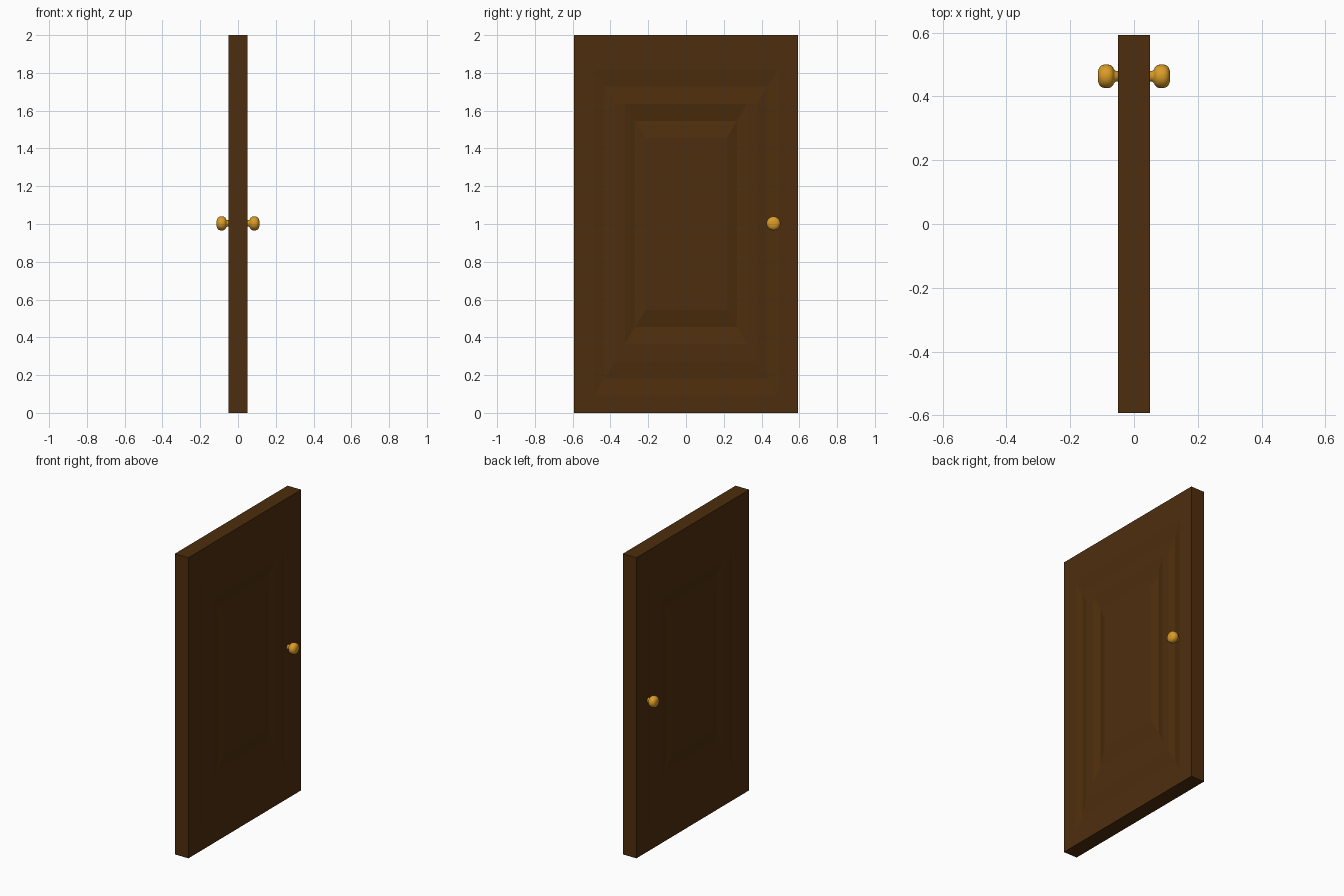
import bpy, bmesh, math

if "Cube" in bpy.data.objects:
    bpy.data.objects.remove(bpy.data.objects["Cube"])

def material(name, color):
    m = bpy.data.materials.new(name)
    m.diffuse_color = (*color, 1)
    m.use_nodes = True
    m.node_tree.nodes["Principled BSDF"].inputs["Base Color"].default_value = m.diffuse_color
    return m

def add_object(name, bm, mat):
    bmesh.ops.recalc_face_normals(bm, faces=bm.faces)
    me = bpy.data.meshes.new(name)
    bm.to_mesh(me)
    bm.free()
    me.materials.append(mat)
    ob = bpy.data.objects.new(name, me)
    bpy.context.collection.objects.link(ob)
    return ob

wood = material("dark_wood", (0.075, 0.027, 0.004))
brass = material("brass", (0.70, 0.33, 0.02))

W, H, T = 0.593, 2.0, 0.05
SY, SZ = 2 * W / 22, H / 22

# Door slab: nested rectangles (side step, bottom step, top step, groove depth)
rings = [(0, 0, 0, 0), (2, 1, 2, 0), (3, 2, 3, 0.009), (4, 3, 4, 0),
         (5, 4, 4, 0), (6, 5, 5, 0.014), (7, 6, 6, 0)]
bm = bmesh.new()

def loop(side, ring):
    s, b, t, d = ring
    y, z0, z1, x = W - s * SY, b * SZ, H - t * SZ, side * (T - d)
    return [bm.verts.new((x, *p)) for p in ((-y, z0), (y, z0), (y, z1), (-y, z1))]

def bridge(a, b):
    n = len(a)
    for i in range(n):
        j = (i + 1) % n
        bm.faces.new((a[i], a[j], b[j], b[i]))

outer = []
for side in (-1, 1):
    loops = []
    for k, r in enumerate(rings):
        # rings 3 and 4 share their top edge, so keep a hair of spacing
        if k == 4:
            r = (r[0], r[1], r[2] + 0.02, r[3])
        loops.append(loop(side, r))
    for a, b in zip(loops, loops[1:]):
        bridge(a, b)
    bm.faces.new(loops[-1])
    outer.append(loops[0])
bridge(*outer)
add_object("door_panel", bm, wood)

# Knobs: turned profile (distance from door centre, radius), one per face
profile = [(0.045, 0.017), (0.058, 0.017), (0.063, 0.022), (0.066, 0.029),
           (0.073, 0.035), (0.082, 0.037), (0.093, 0.037), (0.102, 0.034),
           (0.108, 0.028), (0.112, 0.019), (0.1135, 0.009)]
for name, side in (("left_knob", -1), ("right_knob", 1)):
    bm = bmesh.new()
    n, prev = 24, None
    for x, r in profile:
        cur = [bm.verts.new((side * x, 0.463 + r * math.cos(a), 1.003 + r * math.sin(a)))
               for a in (2 * math.pi * i / n for i in range(n))]
        if prev:
            bridge(prev, cur)
        else:
            bm.faces.new(cur)
        prev = cur
    bm.faces.new(prev)
    ob = add_object(name, bm, brass)
    for p in ob.data.polygons:
        p.use_smooth = True
